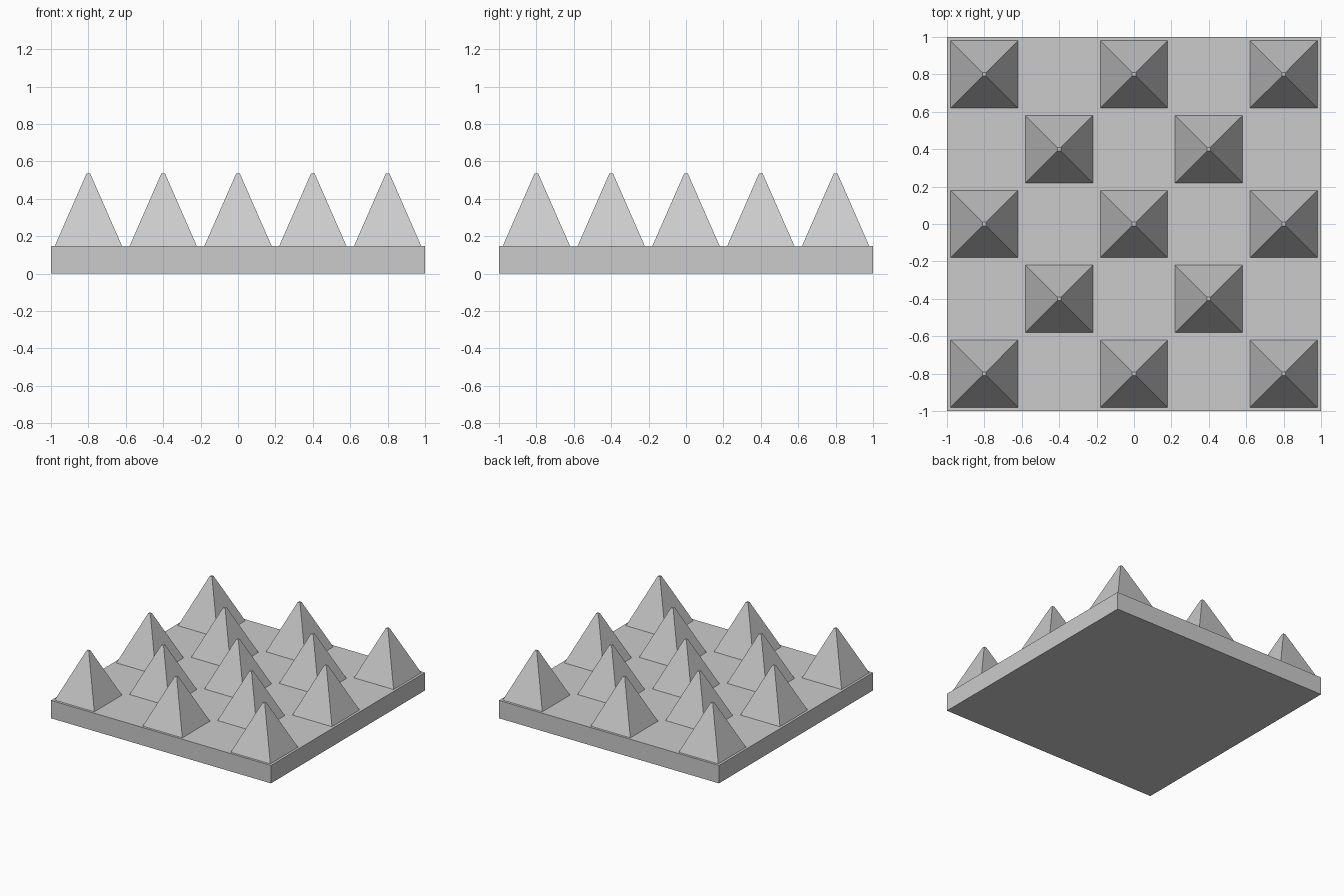
import bpy
import math

if "Cube" in bpy.data.objects:
    bpy.data.objects.remove(bpy.data.objects["Cube"])

PLATE_H = 0.147   # plate thickness
TOP_Z = 0.535     # spike tip height
PITCH = 0.4       # checkerboard spacing
BASE_W = 0.36     # spike width at the plate
TIP_W = 0.02      # small blunt tip

# Square base plate
bpy.ops.mesh.primitive_cube_add(size=1, location=(0, 0, PLATE_H / 2))
plate = bpy.context.object
plate.name = "base_plate"
plate.scale = (2, 2, PLATE_H)


def add_spike(x, y):
    """Four-sided blunt pyramid standing on the plate."""
    height = TOP_Z - PLATE_H
    bpy.ops.mesh.primitive_cone_add(
        vertices=4, radius1=BASE_W / math.sqrt(2), radius2=TIP_W / math.sqrt(2),
        depth=height, location=(x, y, PLATE_H + height / 2),
        rotation=(0, 0, math.pi / 4))
    bpy.context.object.name = "spike"


# Spikes on alternating cells: rows of three and two
for row in range(-2, 3):
    for col in range(-2, 3):
        if row % 2 == 0 and col % 2 == 0 or row % 2 and col % 2:
            add_spike(col * PITCH, row * PITCH)
